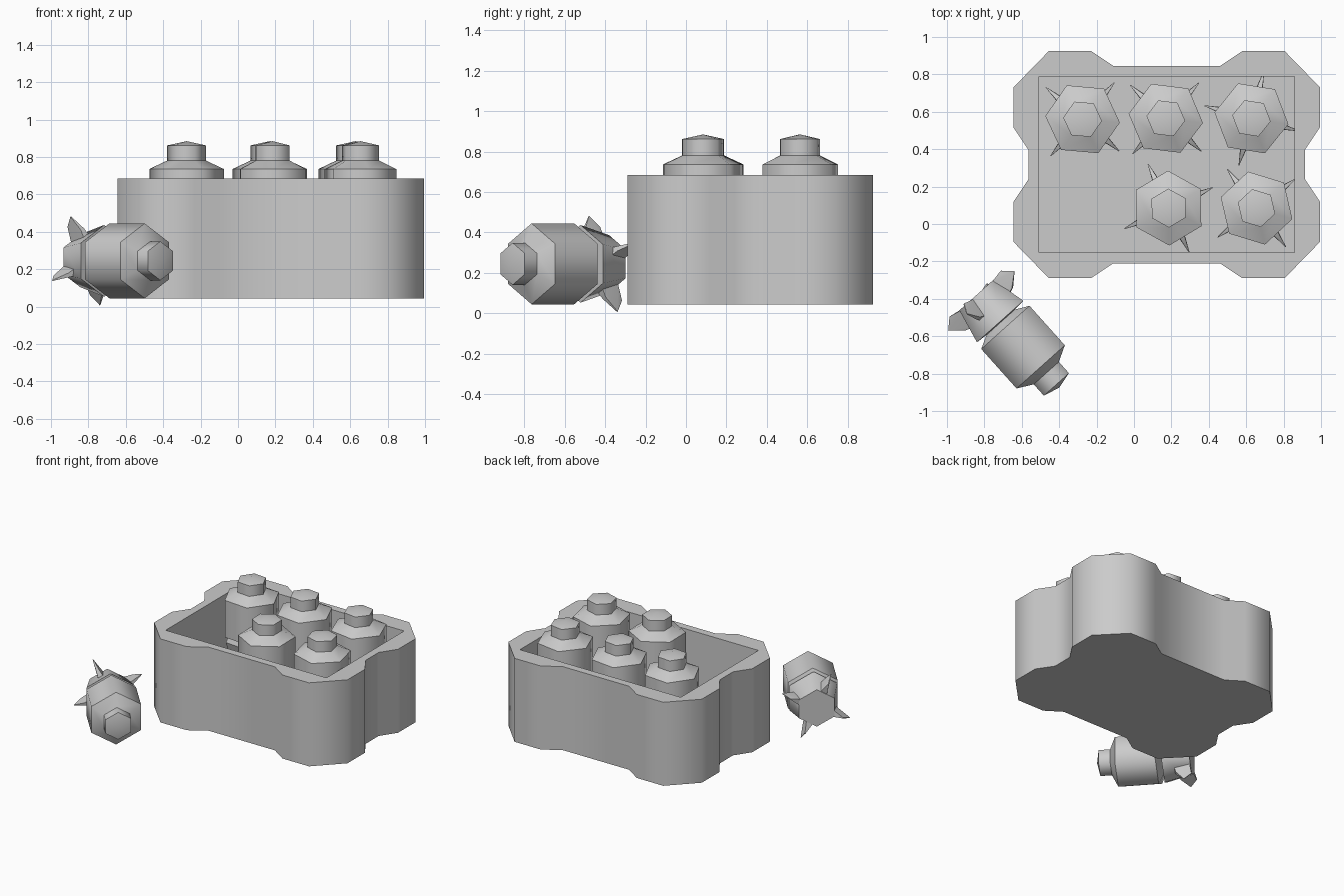
import bpy
import bmesh
from math import cos, sin, radians
from mathutils import Matrix, Vector

cube = bpy.data.objects.get("Cube")
if cube:
    bpy.data.objects.remove(cube, do_unlink=True)

# Single plain grey used everywhere
grey = bpy.data.materials.new("plain_grey")
grey.use_nodes = True
COLOUR = (0.6, 0.6, 0.6, 1)
grey.diffuse_color = COLOUR
grey.node_tree.nodes["Principled BSDF"].inputs["Base Color"].default_value = COLOUR


def finish(bm, name, matrix=None, angle=61):
    bmesh.ops.recalc_face_normals(bm, faces=bm.faces)
    mesh = bpy.data.meshes.new(name)
    bm.to_mesh(mesh)
    bm.free()
    mesh.materials.append(grey)
    obj = bpy.data.objects.new(name, mesh)
    bpy.context.collection.objects.link(obj)
    if matrix:
        obj.matrix_world = matrix
    bpy.ops.object.select_all(action='DESELECT')
    obj.select_set(True)
    bpy.context.view_layer.objects.active = obj
    bpy.ops.object.shade_smooth_by_angle(angle=radians(angle))
    return obj


def lathe(bm, profile, sides=6):
    """Stack regular rings of (radius, height); radius 0 makes a point."""
    rings = []
    for r, z in profile:
        count = sides if r else 1
        turn = 2 * 3.14159265 / sides
        rings.append([bm.verts.new((r * cos(i * turn), r * sin(i * turn), z))
                      for i in range(count)])
    for low, high in zip(rings, rings[1:]):
        for i in range(sides):
            j = (i + 1) % sides
            if len(high) == 1:
                bm.faces.new((low[i], low[j], high[0]))
            else:
                bm.faces.new((low[i], low[j], high[j], high[i]))
    bm.faces.new(rings[0][::-1])


# Crate: one quarter of the outline mirrored round, with a sunk box inside
CENTRE = Vector((0.175, 0.3175, 0))
QUARTER = [(0.82, 0.2), (0.82, 0.4125), (0.63, 0.6075),
           (0.405, 0.6075), (0.285, 0.5275)]
QUARTER.insert(0, (0.74, 0.08))
outline = []
for sx, sy in ((1, 1), (-1, 1), (-1, -1), (1, -1)):
    part = [(x * sx, y * sy) for x, y in QUARTER]
    outline += part if sx * sy > 0 else part[::-1]

BOTTOM, RIM, FLOOR = 0.045, 0.685, 0.2
INNER = [(0.682, 0.47), (-0.682, 0.47), (-0.682, -0.47), (0.682, -0.47)]
bm = bmesh.new()


def loop(points, z):
    return [bm.verts.new((x, y, z)) for x, y in points]


def wall(a, b):
    for i in range(len(a)):
        j = (i + 1) % len(a)
        bm.faces.new((a[i], a[j], b[j], b[i]))


base, top = loop(outline, BOTTOM), loop(outline, RIM)
rim, floor = loop(INNER, RIM), loop(INNER, FLOOR)
wall(base, top)
wall(rim, floor)
bm.faces.new(base)
bm.faces.new(floor)
# Rim: each inner corner fans to the six outline points of its quarter
for q in range(4):
    mine = top[q * 6:q * 6 + 6]
    for a, b in zip(mine, mine[1:]):
        bm.faces.new((a, b, rim[q]))
    bm.faces.new((mine[-1], top[(q * 6 + 6) % 24], rim[(q + 1) % 4], rim[q]))
finish(bm, "crate", Matrix.Translation(CENTRE))

# Bomb: six-sided tail, body, shoulder and nose cap
BODY = [(0.1415, 0), (0.192, 0.19), (0.118, 0.195), (0.2, 0.232),
        (0.2, 0.515), (0.104, 0.56), (0.104, 0.641), (0, 0.664)]
# Fin wedge: (radius, height, half thickness)
FIN = [(0.12, 0.005, 0.025), (0.12, 0.12, 0.025), (0.185, 0.1, 0.012),
       (0.2, -0.01, 0.003), (0.26, 0.04, 0.002)]


def bomb(name, matrix):
    bm = bmesh.new()
    lathe(bm, BODY)
    body = finish(bm, name + "_body", matrix)
    bm = bmesh.new()
    for k in range(4):
        turn = Matrix.Rotation(radians(24 + 90 * k), 4, 'Z')
        verts = [bm.verts.new(turn @ Vector((r, s * w, z)))
                 for r, z, w in FIN for s in (-1, 1)]
        bmesh.ops.convex_hull(bm, input=verts)
    fins = finish(bm, name + "_fins", matrix, 30)
    return body, fins


# Five bombs standing in the crate: x, y, turn
STANDING = [(-0.275, 0.56, 115), (0.17, 0.565, 113), (0.628, 0.565, 51),
            (0.185, 0.085, 91), (0.655, 0.085, 103)]
for n, (x, y, a) in enumerate(STANDING, 1):
    bomb(f"crated_bomb_{n}", Matrix.Translation((x, y, 0.221))
         @ Matrix.Rotation(radians(a), 4, 'Z'))

# Loose bomb lying on the ground, nose pointing front left
nose = Vector((0.667, -0.745, 0)).normalized()
up = Vector((0, 0, 1))
side = up.cross(nose)
lying = Matrix((side, up, nose)).transposed().to_4x4()
bomb("loose_bomb", Matrix.Translation((-0.8425, -0.38, 0.245))
     @ lying @ Matrix.Rotation(radians(90), 4, 'Z'))
